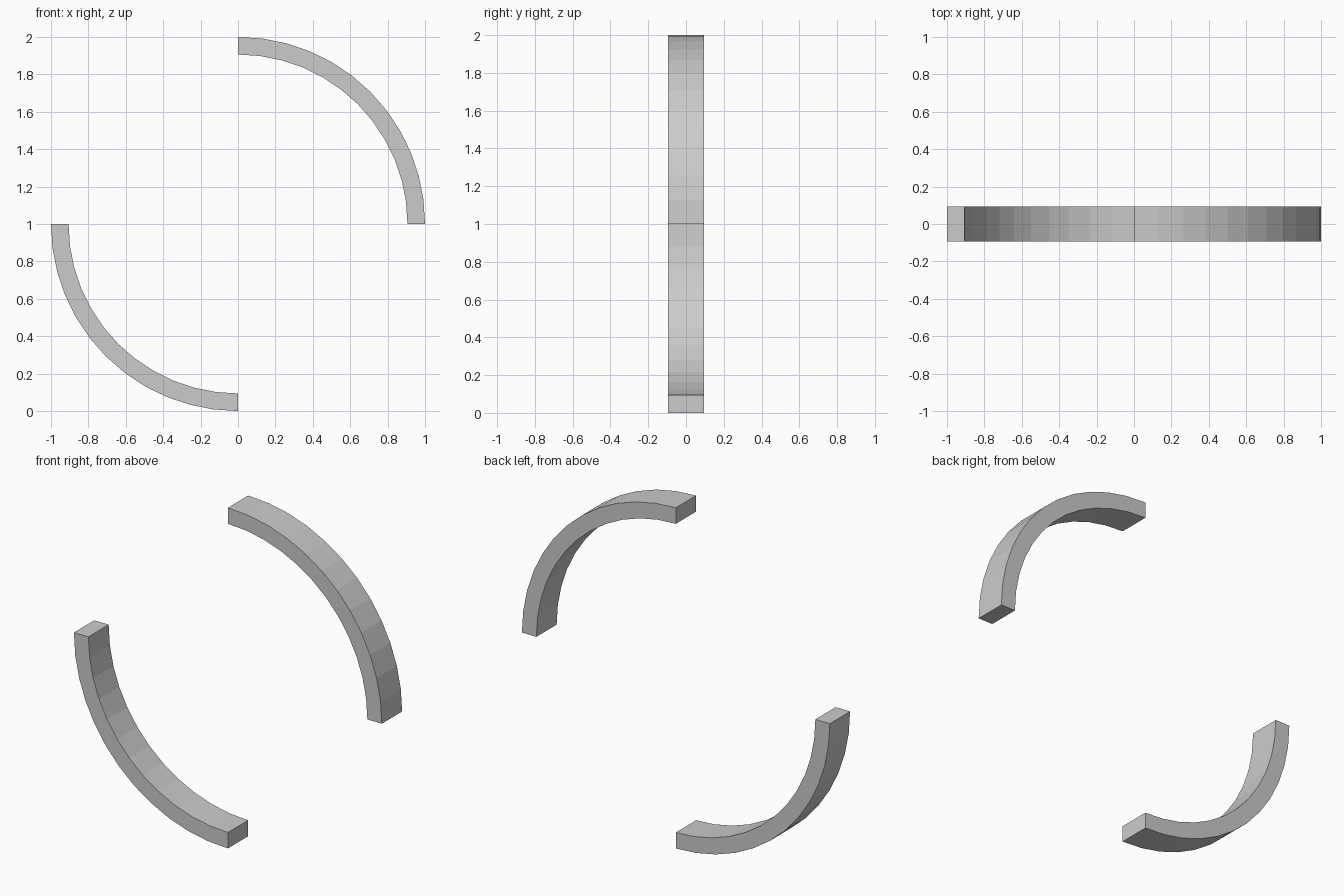
import bpy
import bmesh
from math import sin, cos, pi

if "Cube" in bpy.data.objects:
    bpy.data.objects.remove(bpy.data.objects["Cube"])

OUTER, INNER, HALF_WIDTH, CENTRE_Z, SEGMENTS = 1.0, 0.906, 0.094, 1.0, 12


def quarter_arc(name, start):
    """Square bar swept through a quarter circle in the x-z plane."""
    bm = bmesh.new()
    section = [(OUTER, -HALF_WIDTH), (OUTER, HALF_WIDTH),
               (INNER, HALF_WIDTH), (INNER, -HALF_WIDTH)]
    rings = []
    for i in range(SEGMENTS + 1):
        a = start + i / SEGMENTS * pi / 2
        rings.append([bm.verts.new((r * cos(a), y, CENTRE_Z + r * sin(a)))
                      for r, y in section])
    # side faces
    for r0, r1 in zip(rings, rings[1:]):
        for j in range(4):
            k = (j + 1) % 4
            bm.faces.new((r0[j], r0[k], r1[k], r1[j]))
    # end caps
    bm.faces.new(rings[0])
    bm.faces.new(rings[-1][::-1])
    bmesh.ops.recalc_face_normals(bm, faces=bm.faces)
    mesh = bpy.data.meshes.new(name)
    bm.to_mesh(mesh)
    bm.free()
    bpy.context.collection.objects.link(bpy.data.objects.new(name, mesh))


# two opposite quarters of the ring
quarter_arc("upper_right_arc", 0)
quarter_arc("lower_left_arc", pi)
